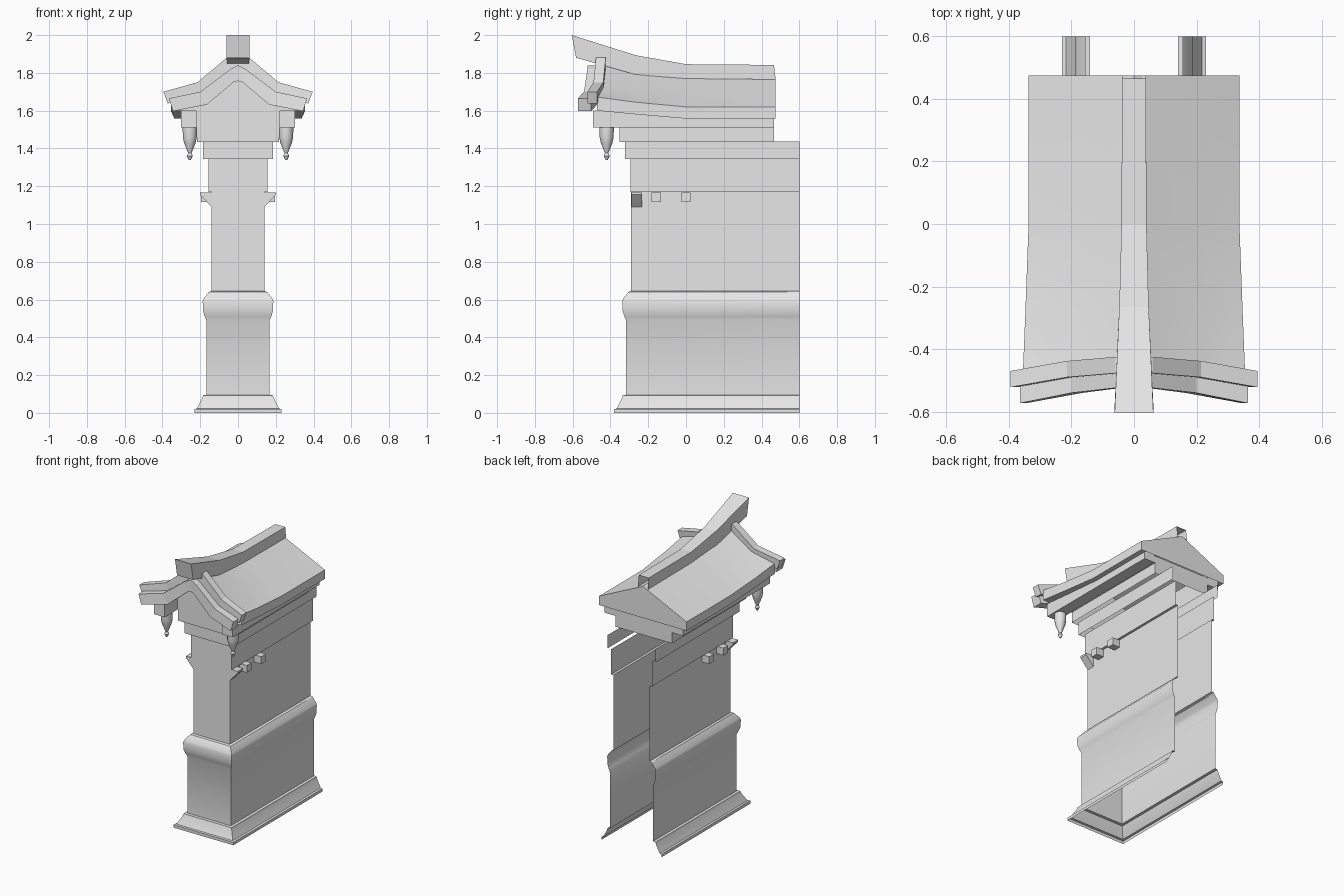
import bpy, bmesh, math

if "Cube" in bpy.data.objects:
    bpy.data.objects.remove(bpy.data.objects["Cube"], do_unlink=True)

stone = bpy.data.materials.new("plain_grey")
stone.use_nodes = True
stone.diffuse_color = (0.8, 0.8, 0.8, 1)
stone.node_tree.nodes["Principled BSDF"].inputs["Base Color"].default_value = (0.8, 0.8, 0.8, 1)


def finish(name, bm, smooth=False):
    bmesh.ops.recalc_face_normals(bm, faces=bm.faces[:])
    mesh = bpy.data.meshes.new(name)
    bm.to_mesh(mesh)
    bm.free()
    mesh.materials.append(stone)
    obj = bpy.data.objects.new(name, mesh)
    bpy.context.collection.objects.link(obj)
    if smooth:
        bpy.ops.object.select_all(action="DESELECT")
        obj.select_set(True)
        bpy.context.view_layer.objects.active = obj
        bpy.ops.object.shade_smooth_by_angle(angle=math.radians(30))
    return obj


def loft(name, sections, closed=False, start_cap=False, end_cap=False, smooth=False):
    """Skin a row of matching cross-sections."""
    bm = bmesh.new()
    rings = [[bm.verts.new(p) for p in s] for s in sections]
    n = len(rings[0])
    for a, b in zip(rings, rings[1:]):
        for i in range(n if closed else n - 1):
            j = (i + 1) % n
            bm.faces.new((a[i], a[j], b[j], b[i]))
    if start_cap:
        bm.faces.new(rings[0])
    if end_cap:
        bm.faces.new(rings[-1])
    return finish(name, bm, smooth)


def box(name, x0, x1, y0, y1, z0, z1):
    ring = [(x0, y0), (x1, y0), (x1, y1), (x0, y1)]
    return loft(name, [[(x, y, z) for x, y in ring] for z in (z0, z1)], True, True, True)


def u_wall(name, profile, back, front=None, closed=False, smooth=False):
    """Walls round the front and both sides, following a (half width, height) profile."""
    sections = []
    for w, z in profile:
        f = -0.15 - w if front is None else front
        sections.append([(w, back, z), (w, f, z), (-w, f, z), (-w, back, z)])
    return loft(name, sections, closed, smooth=smooth)


def mirrored(points):
    """Full symmetric outline from its right half, which starts on the centre."""
    return [(-x, *rest) for x, *rest in reversed(points[1:])] + list(points)


# Hollow body, open at the back
u_wall("plinth_and_walls", [
    (0.23, 0), (0.23, 0.02), (0.217, 0.023), (0.188, 0.08), (0.185, 0.093), (0.167, 0.095),
    (0.167, 0.49), (0.176, 0.51), (0.185, 0.54), (0.187, 0.59), (0.182, 0.605),
    (0.155, 0.64), (0.14, 0.645), (0.14, 1.17)], 0.6, smooth=True)
u_wall("frieze", [(0.14, 1.17), (0.157, 1.17), (0.157, 1.345)], 0.6, -0.294)
u_wall("upper_band", [(0.184, 1.345), (0.184, 1.437)], 0.6, -0.324)

# Closed bands below the roof
u_wall("cornice_band", [(0.217, 1.435), (0.217, 1.51)], 0.465, -0.352, True)
loft("cornice_panel", [[(x, -0.352, 1.51), (x, -0.352, 1.62)] for x in (-0.225, 0.225)])
loft("back_panel", [[(x, 0.465, 1.51), (x, 0.465, 1.56)] for x in (-0.3, 0.3)])

for s, side in ((1, "left"), (-1, "right")):
    # Eave beams with hanging pendants
    box(side + "_eave_beam", s * 0.22, s * 0.302, -0.492, 0.465, 1.51, 1.6)
    pendant = [(0.038, 1.51), (0.037, 1.46), (0.031, 1.43), (0.012, 1.383),
               (0.009, 1.375), (0.016, 1.36), (0.006, 1.34)]
    rings = []
    for r, z in pendant:
        rings.append([(s * 0.255 + r * math.cos(math.tau * k / 12),
                       -0.42 + r * math.sin(math.tau * k / 12), z) for k in range(12)])
    loft(side + "_pendant", rings, True, False, True, True)

    # Corner bracket and small blocks on the side wall
    wedge = [(0.14, 1.09), (0.2, 1.155), (0.2, 1.168), (0.14, 1.168)]
    loft(side + "_corner_bracket", [[(s * x, y, z) for x, z in wedge] for y in (-0.288, -0.232)],
         True, True, True)
    for number, y in enumerate((-0.158, 0.0), 1):
        box(f"{side}_block_{number}", s * 0.14, s * 0.196, y - 0.025, y + 0.025, 1.117, 1.168)

# Swept roof shell: y, ridge height, sag, eave half width, eave top, eave bottom
roof = []
for y, ridge, sag, w, top, low in (
        (0.475, 1.778, 0, 0.337, 1.62, 1.558), (0, 1.79, 0, 0.337, 1.62, 1.558),
        (-0.27, 1.82, 0.015, 0.347, 1.645, 1.581), (-0.47, 1.88, 0.035, 0.355, 1.672, 1.6)):
    half = [(0, y, ridge), (w * 0.55, y, ridge + (top - ridge) * 0.55 - sag),
            (w, y, top), (w, y, low), (0.3, y, low)]
    roof.append(mirrored(half))
loft("roof", roof, start_cap=True, smooth=True)

# Gable wall set back under the front roof edge
gable = mirrored([(0, 1.83), (0.19, 1.7), (0.335, 1.65), (0.335, 1.6)])
loft("front_gable", [[(x, -0.35, z) for x, z in gable], [(x, -0.35, 1.6) for x, z in gable]])


def bargeboard(name, half, depth):
    """Curved gable board; half holds x, front y, top height, lower x, lower height."""
    sections = []
    for sign, points in ((-1, half[:0:-1]), (1, half)):
        for x, y, top, low_x, low in points:
            sections.append([(sign * x, y, top), (sign * x, y + depth, top),
                             (sign * low_x, y + depth, low), (sign * low_x, y, low)])
    loft(name, sections, True, True, True)


bargeboard("gable_lip", [
    (0, -0.475, 1.905, 0, 1.835), (0.06, -0.477, 1.88, 0.045, 1.815),
    (0.215, -0.49, 1.75, 0.195, 1.69), (0.395, -0.522, 1.7, 0.372, 1.638)], 0.052)
bargeboard("gable_board", [
    (0, -0.52, 1.84, 0, 1.757), (0.04, -0.522, 1.82, 0.025, 1.75),
    (0.2, -0.54, 1.7, 0.165, 1.632), (0.365, -0.573, 1.665, 0.345, 1.597)], 0.07)

# Tapered ridge beam rising to the front
ridge = []
for y, top, w, low_y, low in ((0.465, 1.842, 0.038, 0.475, 1.765), (0, 1.846, 0.04, 0, 1.77),
                              (-0.265, 1.893, 0.047, -0.265, 1.79), (-0.605, 2.0, 0.062, -0.582, 1.88)):
    ridge.append([(-w, y, top), (w, y, top), (w, low_y, low), (-w, low_y, low)])
loft("ridge_beam", ridge, True, False, True)
